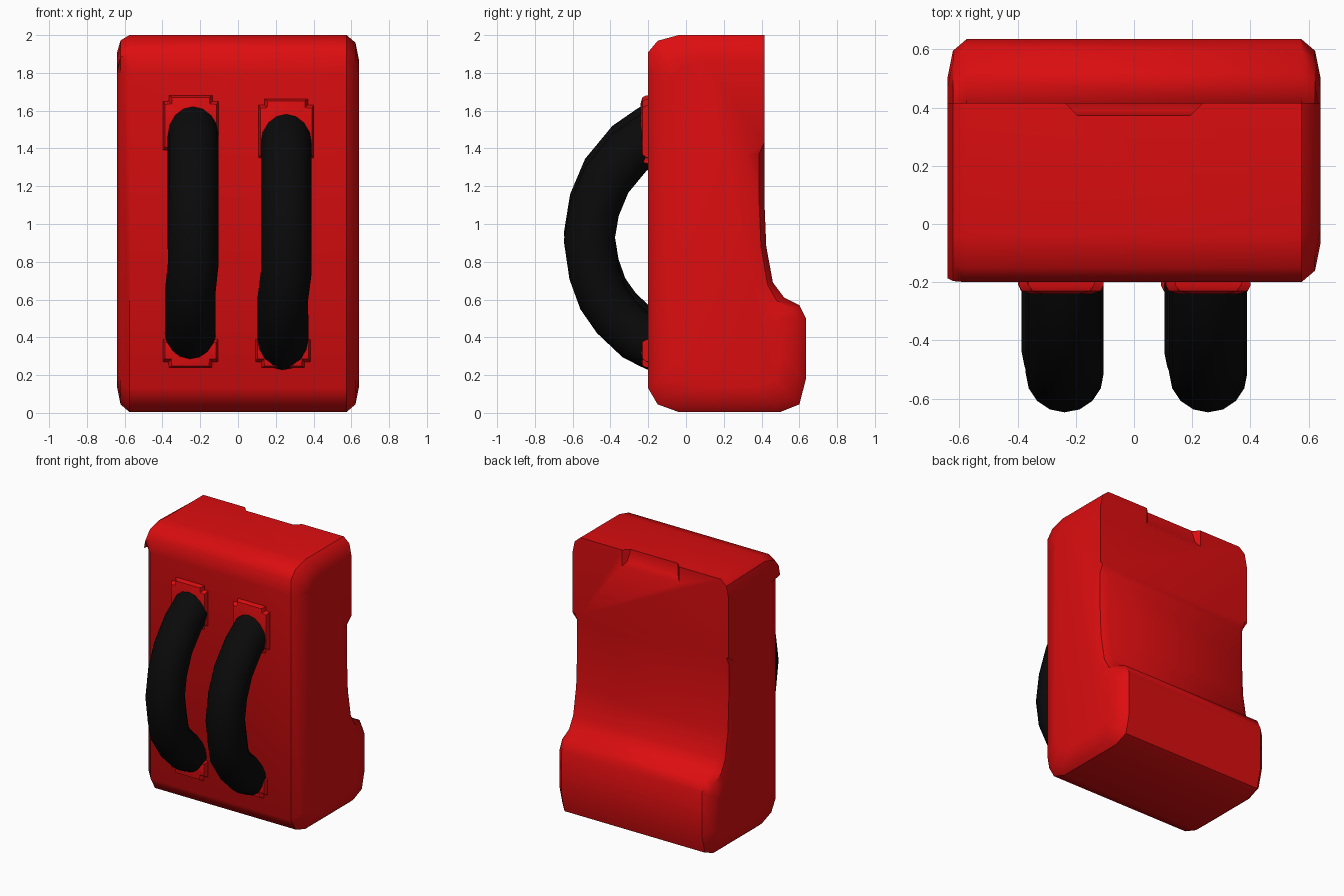
import bpy, bmesh, math
from mathutils import Vector

if "Cube" in bpy.data.objects:
    bpy.data.objects.remove(bpy.data.objects["Cube"])


def material(name, rgb):
    m = bpy.data.materials.new(name)
    m.diffuse_color = (*rgb, 1)
    m.use_nodes = True
    m.node_tree.nodes["Principled BSDF"].inputs["Base Color"].default_value = m.diffuse_color
    return m


red = material("red", (0.72, 0.004, 0.005))
black = material("black", (0.003, 0.003, 0.003))


def add_object(name, bm, mat, angle=35):
    bmesh.ops.recalc_face_normals(bm, faces=bm.faces)
    me = bpy.data.meshes.new(name)
    bm.to_mesh(me)
    bm.free()
    ob = bpy.data.objects.new(name, me)
    bpy.context.collection.objects.link(ob)
    me.materials.append(mat)
    smooth(ob, angle)
    return ob


def select(ob):
    bpy.ops.object.select_all(action='DESELECT')
    ob.select_set(True)
    bpy.context.view_layer.objects.active = ob


def smooth(ob, angle):
    select(ob)
    bpy.ops.object.shade_smooth_by_angle(angle=math.radians(angle))


def loft(bm, rings):
    """Bridge equal-length rings of points and cap both ends."""
    vs = [[bm.verts.new(p) for p in r] for r in rings]
    n = len(vs[0])
    for a, b in zip(vs, vs[1:]):
        for i in range(n):
            j = (i + 1) % n
            bm.faces.new((a[i], a[j], b[j], b[i]))
    bm.faces.new(vs[0])
    bm.faces.new(vs[-1])


# Body: side profile (y, z) with the direction each point pulls in at the ends
profile = [
    (-0.20, 0.13, 1, 1), (-0.15, 0.045, 1, 1), (-0.04, 0.005, 1, 1),
    (0.50, 0.005, -1, 1), (0.60, 0.045, -1, 1), (0.635, 0.18, -1, 1),
    (0.635, 0.50, -1, -0.6), (0.60, 0.57, -1, -0.5), (0.52, 0.61, -1, -0.4),
    (0.46, 0.69, -0.7, -0.3), (0.425, 0.88, -0.7, 0), (0.415, 1.12, -0.7, 0),
    (0.415, 1.37, -0.7, 0), (0.415, 1.43, 0, 0), (0.415, 2.0, 0, -1),
    (-0.04, 2.0, 1, -1), (-0.15, 1.97, 1, -1), (-0.20, 1.91, 1, -1),
    (-0.20, 1.80, 1, 0),
]
sections = [(-0.64, 0.13), (-0.622, 0.04), (-0.575, 0.0),
            (0.575, 0.0), (0.622, 0.04), (0.64, 0.13)]
rings = []
for x, inset in sections:
    ring = []
    for y, z, dy, dz in profile:
        # the upper left front corner is left sharp, forming a small lip
        if x < 0 and z > 1.85 and y < 0:
            dy, dz = 0.1, dz * 0.7
        ring.append((x, y + dy * inset, z + dz * inset))
    rings.append(ring)
bm = bmesh.new()
loft(bm, rings)
body = add_object("body", bm, red, 40)

# Shallow sloped notch in the top back edge
bm = bmesh.new()
slope = [(0.37, 2.05), (0.375, 1.98), (0.39, 1.91), (0.43, 1.86), (0.5, 1.86), (0.5, 2.05)]
loft(bm, [[(s * (0.19 + (y - 0.37) * 1.0), y, z) for y, z in slope] for s in (-1, 1)])
cutter = add_object("notch_cutter", bm, red)
cutter.hide_render = True
mod = body.modifiers.new("notch", 'BOOLEAN')
mod.operation = 'DIFFERENCE'
mod.solver = 'EXACT'
mod.object = cutter
select(body)
bpy.ops.object.modifier_apply(modifier="notch")
bpy.data.objects.remove(cutter)
smooth(body, 40)


# Raised pads where the hoses meet the body
def pad(name, x, z0, z1):
    bm = bmesh.new()
    w = 0.145
    loft(bm, [
        [(x + sx * (w - i), y, z) for sx, z in
         ((-1, z0 + i), (1, z0 + i), (1, z1 - i), (-1, z1 - i))]
        for y, i in ((-0.15, 0.0), (-0.212, 0.0), (-0.232, 0.012), (-0.24, 0.04))])
    edges = [e for e in bm.edges
             if abs((e.verts[0].co - e.verts[1].co).y) > 0.001]
    bmesh.ops.bevel(bm, geom=edges, offset=0.03, segments=2, affect='EDGES',
                    clamp_overlap=True)
    add_object(name, bm, red, 40)


# Curved hoses on the front
hose_path = [(-0.08, 1.54), (-0.19, 1.475), (-0.30, 1.40), (-0.42, 1.255),
             (-0.485, 1.10), (-0.513, 0.93), (-0.487, 0.76), (-0.44, 0.63),
             (-0.37, 0.53), (-0.26, 0.425), (-0.19, 0.39), (-0.08, 0.34)]


def hose(name, x_top, x_low, dz):
    cu = bpy.data.curves.new(name, 'CURVE')
    cu.dimensions = '3D'
    cu.bevel_depth = 0.134
    cu.bevel_resolution = 6
    sp = cu.splines.new('POLY')
    sp.points.add(len(hose_path) - 1)
    for p, (y, z) in zip(sp.points, hose_path):
        p.co = (x_top if z > 0.7 else x_low, y, z + dz, 1)
    cu.materials.append(black)
    ob = bpy.data.objects.new(name, cu)
    bpy.context.collection.objects.link(ob)
    select(ob)
    bpy.ops.object.convert(target='MESH')
    smooth(bpy.context.view_layer.objects.active, 50)


for side, x_top, x_low, dz in (("left", -0.238, -0.252, 0.02),
                               ("right", 0.255, 0.238, -0.02)):
    hose(side + "_hose", x_top, x_low, dz)
    pad(side + "_upper_pad", x_top - 0.012 if dz > 0 else x_top, 1.34 + dz, 1.67 + dz / 2)
    pad(side + "_lower_pad", x_low, 0.24, 0.42)
